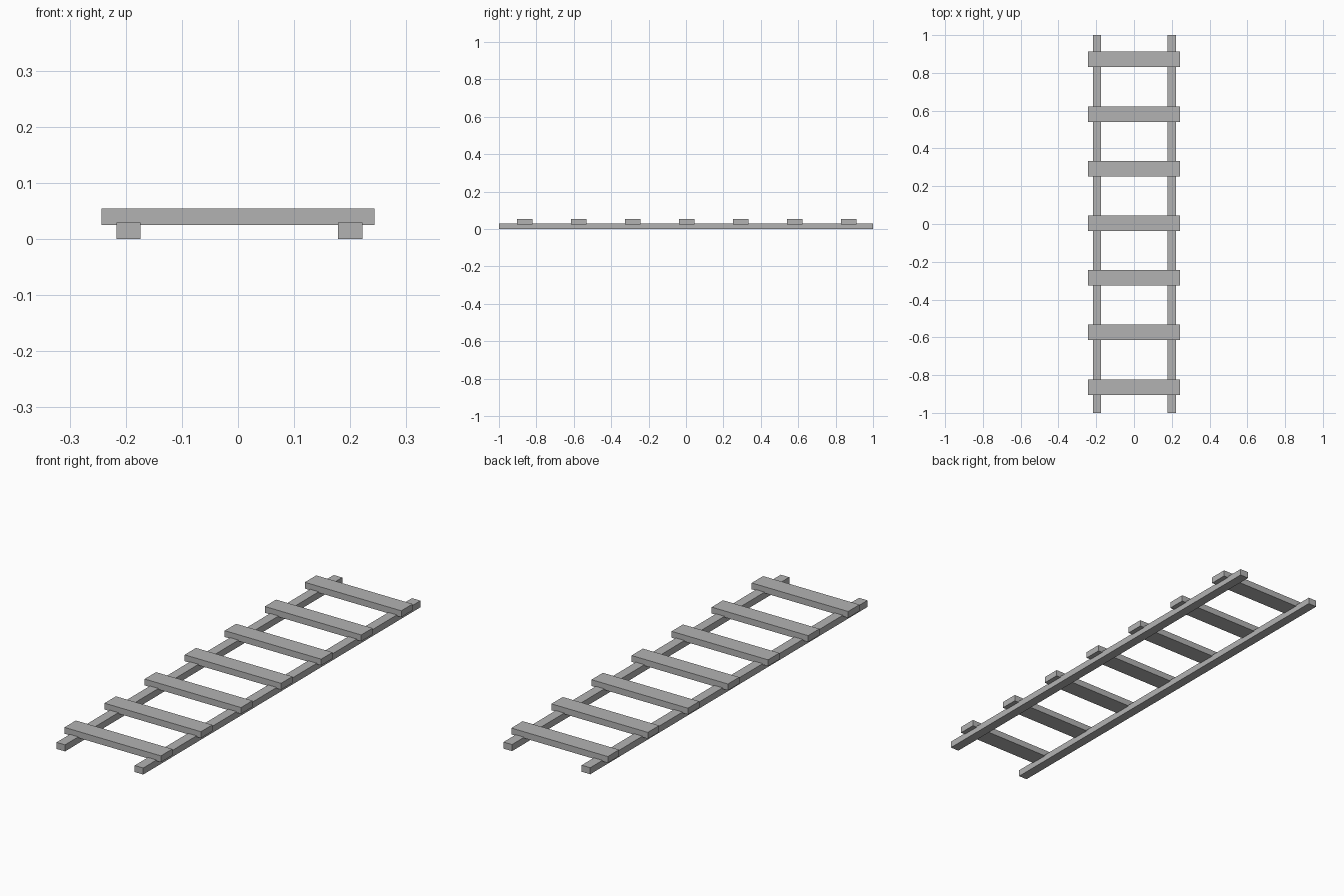
import bpy

# Remove the default object
cube = bpy.data.objects.get("Cube")
if cube:
    bpy.data.objects.remove(cube, do_unlink=True)

GREY = (0.45, 0.45, 0.45, 1.0)
grey = bpy.data.materials.new("plain_grey")
grey.use_nodes = True
grey.diffuse_color = GREY
grey.node_tree.nodes["Principled BSDF"].inputs["Base Color"].default_value = GREY


def beam(name, centre, size):
    """Flat-sided beam with its size baked into the mesh."""
    bpy.ops.mesh.primitive_cube_add(size=1, location=centre)
    obj = bpy.context.object
    obj.name = name
    obj.scale = size
    bpy.ops.object.transform_apply(location=False, rotation=False, scale=True)
    obj.data.materials.append(grey)
    return obj


# Two long side rails
RAIL_SIZE = (0.043, 2.0, 0.03)
for name, x in (("right_rail", -0.195), ("left_rail", 0.2)):
    beam(name, (x, 0, RAIL_SIZE[2] / 2), RAIL_SIZE)

# Seven rungs, let slightly into the rails
RUNG_COUNT = 7
RUNG_SPACING = 0.289
RUNG_SIZE = (0.487, 0.082, 0.029)
for i in range(RUNG_COUNT):
    y = (i - (RUNG_COUNT - 1) / 2) * RUNG_SPACING + 0.004
    beam(f"rung_{i + 1}", (0, y, 0.04), RUNG_SIZE)
